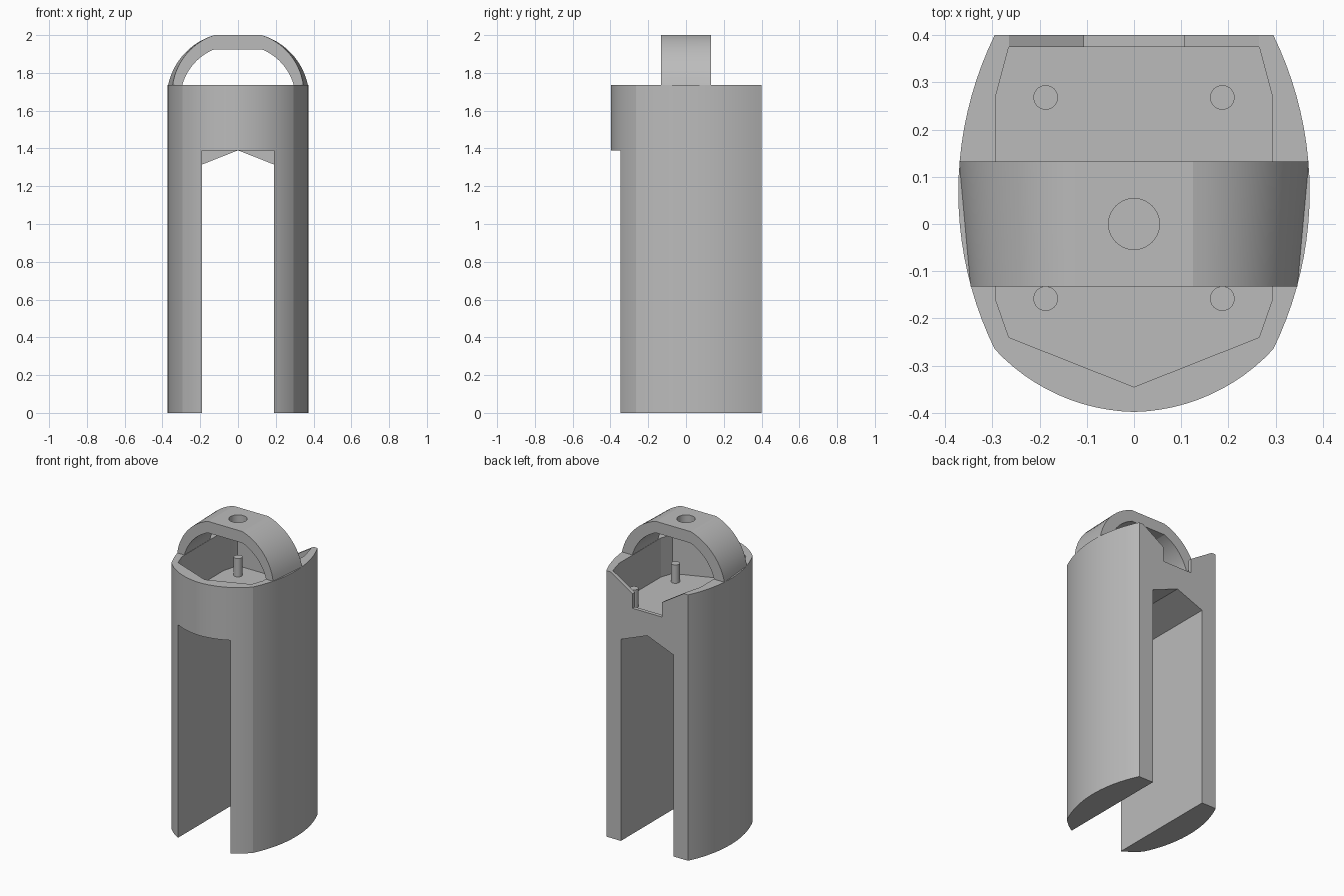
import bpy
import bmesh
import math
from mathutils import Vector

if "Cube" in bpy.data.objects:
    bpy.data.objects.remove(bpy.data.objects["Cube"], do_unlink=True)

grey = bpy.data.materials.new("plain grey")
grey.use_nodes = True
colour = (0.5, 0.5, 0.5, 1)
grey.diffuse_color = colour
grey.node_tree.nodes["Principled BSDF"].inputs["Base Color"].default_value = colour

RIM = 1.735      # top of the body
FLOOR = 1.48     # tray floor


def arc(start, end, bulge, steps):
    """Points of a circular arc from start to end, bulging to the left."""
    a, b = Vector(start), Vector(end)
    chord = b - a
    half = chord.length / 2
    radius = (half ** 2 + bulge ** 2) / (2 * bulge)
    normal = Vector((chord.y, -chord.x)).normalized()
    centre = (a + b) / 2 - normal * (radius - bulge)
    sweep = math.asin(half / radius)
    along = chord.normalized()
    points = []
    for i in range(steps + 1):
        t = sweep * (2 * i / steps - 1)
        points.append(centre + normal * radius * math.cos(t) + along * radius * math.sin(t))
    return points


def mirrored(right_side):
    """Close a right-hand half profile with its mirror image."""
    pts = [Vector(p) for p in right_side]
    return pts + [Vector((-p.x, p.y)) for p in reversed(pts) if abs(p.x) > 1e-5]


def loft(name, ring_a, ring_b):
    """Solid between two matching rings of 3D points."""
    bm = bmesh.new()
    a = [bm.verts.new(p) for p in ring_a]
    b = [bm.verts.new(p) for p in ring_b]
    bm.faces.new(a)
    bm.faces.new(b)
    for i in range(len(a)):
        j = (i + 1) % len(a)
        bm.faces.new((a[i], a[j], b[j], b[i]))
    bmesh.ops.recalc_face_normals(bm, faces=bm.faces[:])
    mesh = bpy.data.meshes.new(name)
    bm.to_mesh(mesh)
    bm.free()
    mesh.materials.append(grey)
    obj = bpy.data.objects.new(name, mesh)
    bpy.context.collection.objects.link(obj)
    return obj


def upright(name, outline, z0, z1):
    return loft(name, [(p.x, p.y, z0) for p in outline], [(p.x, p.y, z1) for p in outline])


def front_to_back(name, outline, y0, y1):
    return loft(name, [(p.x, y0, p.y) for p in outline], [(p.x, y1, p.y) for p in outline])


def activate(obj):
    bpy.ops.object.select_all(action="DESELECT")
    obj.select_set(True)
    bpy.context.view_layer.objects.active = obj


def cut(obj, cutter):
    cutter.hide_render = True
    mod = obj.modifiers.new("cut", "BOOLEAN")
    mod.operation = "DIFFERENCE"
    mod.solver = "EXACT"
    mod.object = cutter
    activate(obj)
    bpy.ops.object.modifier_apply(modifier=mod.name)
    bpy.data.objects.remove(cutter, do_unlink=True)


def smooth(obj):
    activate(obj)
    bpy.ops.object.shade_smooth_by_angle(angle=math.radians(15))


def cylinder(name, x, y, z0, z1, radius):
    ring = [Vector((x + radius * math.cos(i * math.tau / 32),
                    y + radius * math.sin(i * math.tau / 32))) for i in range(32)]
    return upright(name, ring, z0, z1)


# Body: bowed sides, pointed bowed front, flat back
front_curve = arc((0, -0.398), (0.295, -0.265), 0.033, 12)
side_curve = arc((0.295, -0.265), (0.295, 0.4), 0.077, 20)
body = upright("body", mirrored(front_curve + side_curve[1:]), 0, RIM)

# Tray recessed into the top
tray = [(0, -0.345), (0.265, -0.24), (0.293, -0.16), (0.293, 0.27), (0.265, 0.375)]
cut(body, upright("tray_cutter", mirrored(tray), FLOOR, 2))

# Slot between the legs: gabled at the back, flat at the front
gable = [(0, 1.39), (0.19, 1.315), (0.19, -0.1)]
cut(body, front_to_back("gable_slot_cutter", mirrored(gable), -0.15, 0.5))
flat = [(0.19, 1.39), (0.19, -0.1)]
cut(body, front_to_back("flat_slot_cutter", mirrored(flat), -0.5, -0.14))

# Funnel-shaped notch in the back rim
notch = [(0.106, 1.54), (0.106, 1.635), (0.265, RIM), (0.265, 1.9)]
cut(body, front_to_back("notch_cutter", mirrored(notch), 0.36, 0.5))
smooth(body)

# Four pins standing on the tray floor
for side, x in (("right", -0.187), ("left", 0.187)):
    for place, y in (("front", -0.158), ("back", 0.268)):
        smooth(cylinder(f"{place}_{side}_pin", x, y, FLOOR - 0.01, FLOOR + 0.12, 0.026))


# Handle arch: wider at the back than at the front
def arch_ring(y, foot):
    outer = arc((foot, RIM), (0.125, 2), 0.05, 14)
    inner = arc((0.295, RIM), (0.125, 1.925), 0.03, 14)
    path = outer + [Vector((-p.x, p.y)) for p in reversed(outer)]
    path += [Vector((-p.x, p.y)) for p in inner] + list(reversed(inner))
    return [(p.x, y, p.y) for p in path]


handle = loft("handle_arch", arch_ring(-0.132, 0.346), arch_ring(0.132, 0.37))
cut(handle, cylinder("hole_cutter", 0, 0, 1.85, 2.1, 0.054))
smooth(handle)
